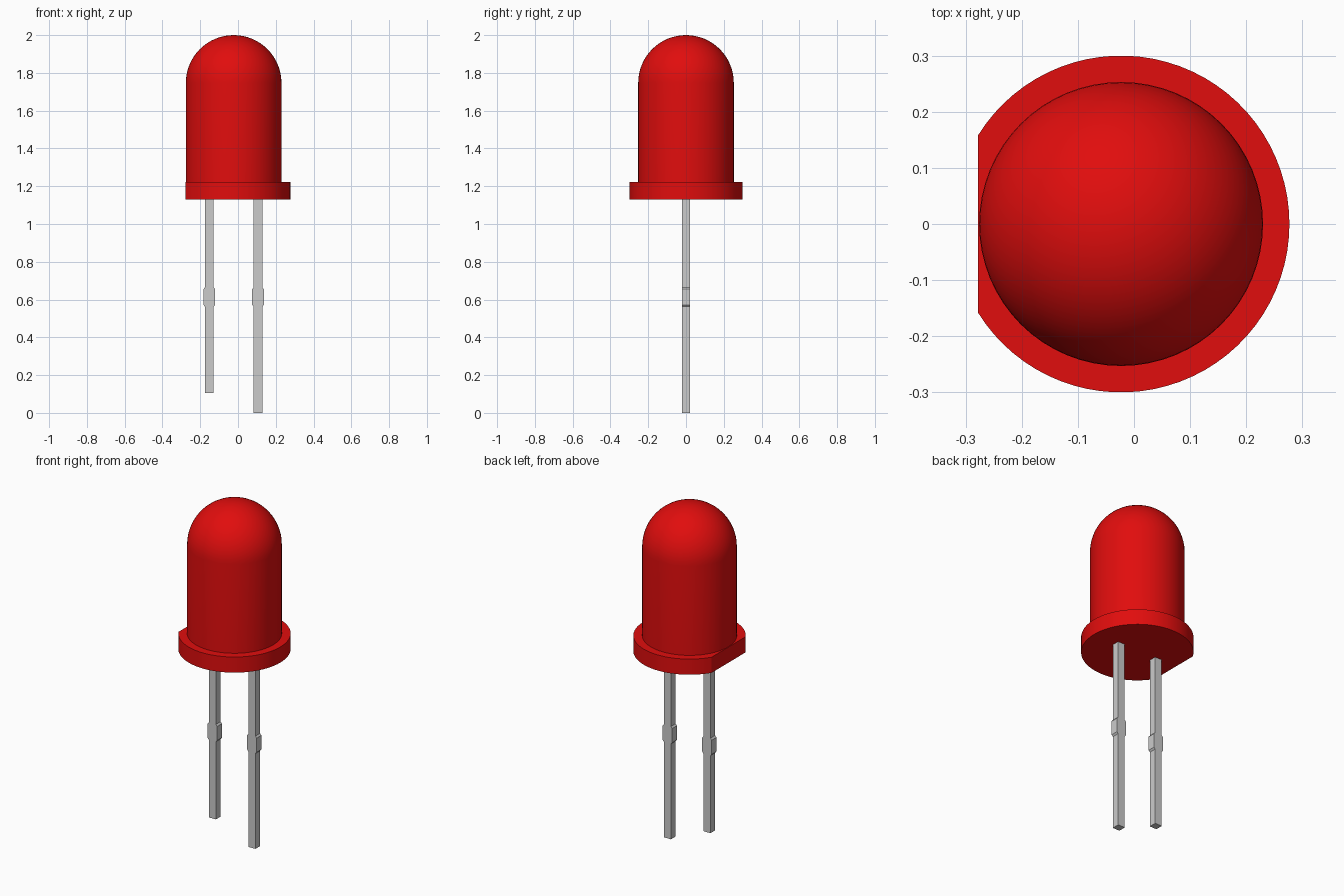
import bpy, bmesh, math

if "Cube" in bpy.data.objects:
    bpy.data.objects.remove(bpy.data.objects["Cube"])

CX = -0.023      # axis of the round lens
FLAT_X = -0.278  # flat side of the rim


def material(name, rgb):
    m = bpy.data.materials.new(name)
    m.diffuse_color = (*rgb, 1)
    m.use_nodes = True
    m.node_tree.nodes["Principled BSDF"].inputs["Base Color"].default_value = m.diffuse_color
    return m


red = material("red plastic", (0.75, 0.004, 0.004))
metal = material("grey metal", (0.60, 0.60, 0.60))


def make_object(name, bm, mat, smooth=False):
    bmesh.ops.recalc_face_normals(bm, faces=bm.faces)
    mesh = bpy.data.meshes.new(name)
    bm.to_mesh(mesh)
    bm.free()
    mesh.materials.append(mat)
    ob = bpy.data.objects.new(name, mesh)
    bpy.context.collection.objects.link(ob)
    if smooth:
        bpy.ops.object.select_all(action='DESELECT')
        ob.select_set(True)
        bpy.context.view_layer.objects.active = ob
        bpy.ops.object.shade_smooth_by_angle(angle=math.radians(30))
    return ob


def prism(outline, offset):
    """Extrude a closed outline of points along an offset vector."""
    bm = bmesh.new()
    face = bm.faces.new([bm.verts.new(p) for p in outline])
    ext = bmesh.ops.extrude_face_region(bm, geom=[face])
    moved = [v for v in ext["geom"] if isinstance(v, bmesh.types.BMVert)]
    bmesh.ops.translate(bm, verts=moved, vec=offset)
    return bm


# Lens: straight wall and round dome, spun about the axis
R, BASE, DOME = 0.253, 1.22, 1.747
profile = [(0, BASE), (R, BASE)]
profile += [(R * math.cos(a), DOME + R * math.sin(a))
            for a in (math.pi / 2 * i / 16 for i in range(16))]
profile.append((0, DOME + R))
bm = bmesh.new()
verts = [bm.verts.new((CX + r, 0, z)) for r, z in profile]
edges = [bm.edges.new(pair) for pair in zip(verts, verts[1:])]
bmesh.ops.spin(bm, geom=verts + edges, cent=(CX, 0, 0), axis=(0, 0, 1),
               angle=math.tau, steps=64)
bmesh.ops.remove_doubles(bm, verts=bm.verts, dist=1e-4)
make_object("lens", bm, red, smooth=True)

# Rim: disc with one flat side
RIM = 0.30
half = math.acos((FLAT_X - CX) / RIM)
arc = [-half + 2 * half * i / 64 for i in range(65)]
outline = [(CX + RIM * math.cos(a), RIM * math.sin(a), 1.13) for a in arc]
make_object("rim", prism(outline, (0, 0, 0.092)), red, smooth=True)

# Leads: square wire with a wider pressed stop part way up
W, STOP, D = 0.023, 0.031, 0.022
for name, x, bottom in (("short_lead", CX - 0.129, 0.105),
                        ("long_lead", CX + 0.129, 0.0)):
    side = [(W, bottom), (W, 0.562), (STOP, 0.572),
            (STOP, 0.655), (W, 0.665), (W, 1.14)]
    outline = [(x + w, -D, z) for w, z in side]
    outline += [(x - w, -D, z) for w, z in reversed(side)]
    make_object(name, prism(outline, (0, 2 * D, 0)), metal)
